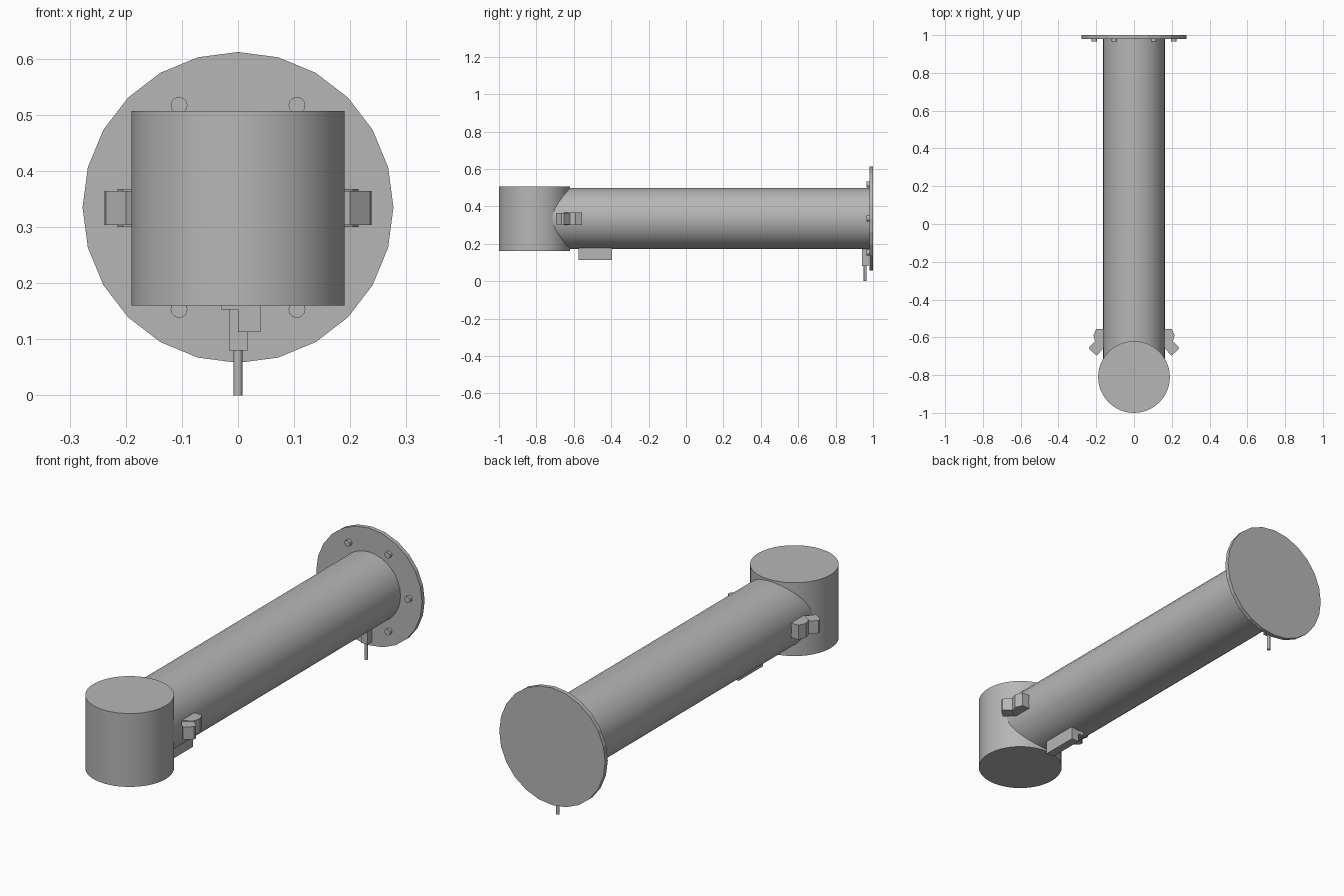
import bpy, bmesh, math
from mathutils import Matrix

cube = bpy.data.objects.get("Cube")
if cube:
    bpy.data.objects.remove(cube)

GREY = (0.47, 0.47, 0.47, 1)
mat = bpy.data.materials.new("plain grey")
mat.use_nodes = True
mat.diffuse_color = GREY
mat.node_tree.nodes["Principled BSDF"].inputs["Base Color"].default_value = GREY

AXIS_Z = 0.335


def finish(name, bm, smooth=False):
    bmesh.ops.recalc_face_normals(bm, faces=bm.faces)
    mesh = bpy.data.meshes.new(name)
    bm.to_mesh(mesh)
    bm.free()
    mesh.materials.append(mat)
    ob = bpy.data.objects.new(name, mesh)
    bpy.context.collection.objects.link(ob)
    if smooth:
        bpy.ops.object.select_all(action="DESELECT")
        ob.select_set(True)
        bpy.context.view_layer.objects.active = ob
        bpy.ops.object.shade_smooth_by_angle(angle=math.radians(40))
    return ob


def cylinder(name, radius, start, length, sides, along_y=False, smooth=True):
    """Cylinder from its start point along +z or +y."""
    bm = bmesh.new()
    bmesh.ops.create_cone(bm, cap_ends=True, segments=sides, radius1=radius,
                          radius2=radius, depth=length)
    bmesh.ops.translate(bm, verts=bm.verts, vec=(0, 0, length / 2))
    if along_y:
        bm.transform(Matrix.Rotation(-math.pi / 2, 4, "X"))
    bmesh.ops.translate(bm, verts=bm.verts, vec=start)
    return finish(name, bm, smooth)


def prism(name, outline, z0, z1):
    """Extrude an outline in the ground plane between two heights."""
    bm = bmesh.new()
    face = bm.faces.new([bm.verts.new((x, y, z0)) for x, y in outline])
    up = bmesh.ops.extrude_face_region(bm, geom=[face])["geom"]
    tops = [v for v in up if isinstance(v, bmesh.types.BMVert)]
    bmesh.ops.translate(bm, verts=tops, vec=(0, 0, z1 - z0))
    return finish(name, bm)


def box(name, x, y, z):
    corners = [(x[0], y[0]), (x[1], y[0]), (x[1], y[1]), (x[0], y[1])]
    return prism(name, corners, *z)


# Main body: upright head, long tube and end flange
cylinder("head_drum", 0.19, (0, -0.81, 0.16), 0.347, 48)
cylinder("main_tube", 0.164, (0, -0.8, AXIS_Z), 1.785, 32, along_y=True)
cylinder("end_flange", 0.277, (0, 0.98, AXIS_Z), 0.02, 24, along_y=True, smooth=False)

# Ring of flange bolts
for i in range(6):
    a = math.radians(60 * i)
    cylinder(f"flange_bolt_{i + 1}", 0.015,
             (0.21 * math.cos(a), 0.965, AXIS_Z + 0.21 * math.sin(a)), 0.017, 12, along_y=True)

# Mirrored side lugs: mounting block with an angled nose
MOUNT = [(0.15, -0.555), (0.2, -0.555), (0.215, -0.59), (0.205, -0.625), (0.15, -0.66)]
NOSE = [(0.15, -0.64), (0.205, -0.62), (0.238, -0.652), (0.235, -0.665), (0.2, -0.695), (0.19, -0.69)]
for side, s in (("left", 1), ("right", -1)):
    prism(f"{side}_lug_mount", [(s * x, y) for x, y in MOUNT], 0.3, 0.368)
    prism(f"{side}_lug_nose", [(s * x, y) for x, y in NOSE], 0.304, 0.364)

# Bracket under the tube
box("underside_plate", (-0.03, 0.04), (-0.575, -0.395), (0.153, 0.18))
box("underside_block", (0, 0.04), (-0.575, -0.395), (0.113, 0.155))

# Drain fitting below the flange end
box("drain_block", (-0.016, 0.018), (0.942, 0.975), (0.08, 0.18))
cylinder("drain_pipe", 0.008, (0, 0.958, 0), 0.09, 12)
